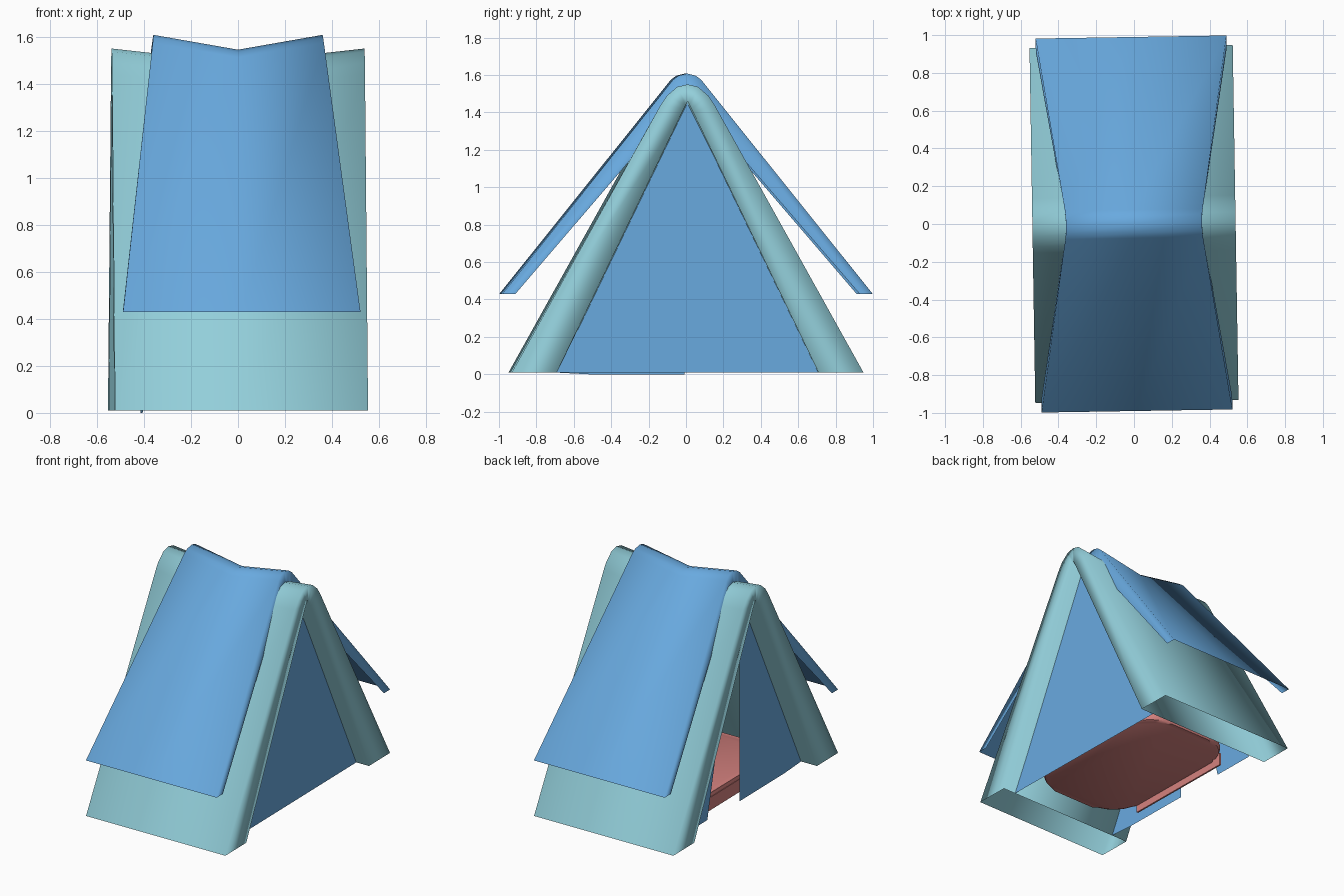
import bpy, bmesh, math
from mathutils import Matrix

if "Cube" in bpy.data.objects:
    bpy.data.objects.remove(bpy.data.objects["Cube"])

TURN = Matrix.Rotation(math.radians(0.93), 4, 'Z')


def material(name, rgb):
    m = bpy.data.materials.new(name)
    m.diffuse_color = (*rgb, 1)
    m.use_nodes = True
    m.node_tree.nodes["Principled BSDF"].inputs["Base Color"].default_value = m.diffuse_color
    return m


TEAL = material("teal_fabric", (0.29, 0.62, 0.70))
BLUE = material("blue_fabric", (0.14, 0.40, 0.74))
RED = material("red_fabric", (0.66, 0.22, 0.21))


def finish(name, bm, mat, angle=0):
    bm.transform(TURN)
    me = bpy.data.meshes.new(name)
    bm.to_mesh(me)
    bm.free()
    me.materials.append(mat)
    ob = bpy.data.objects.new(name, me)
    bpy.context.collection.objects.link(ob)
    if angle:
        bpy.ops.object.select_all(action='DESELECT')
        ob.select_set(True)
        bpy.context.view_layer.objects.active = ob
        bpy.ops.object.shade_smooth_by_angle(angle=math.radians(angle))
    return ob


def full(half):
    """Mirror a half profile (bottom to ridge) across y = 0."""
    return [(-y, z) for y, z in half] + [(y, z) for y, z in half[-2::-1]]


def draped_sheet(name, outer, inner, width_top, width_low, sag, mat, lined=True):
    """A-shaped cloth with turned-in ends, a sagging ridge and an optional lining."""
    bm = bmesh.new()
    z_low = outer[0][1]

    def row(profile, s):
        verts = []
        for (y, z), (_, zo) in zip(profile, full(outer)):
            t = (zo - z_low) / (outer[-1][1] - z_low)
            x = s * (width_low + (width_top - width_low) * t)
            drop = sag if (s == 0 and zo > 1) else 0
            verts.append(bm.verts.new((x, y, z - drop)))
        return verts

    out = [row(full(outer), s) for s in (-1, 0, 1)]
    inn = [row(full(inner), s) for s in ((1, 0, -1) if lined else (1, -1))]
    # closed loop of rows: over the outside, round the end, back inside
    loop = out + inn
    pairs = list(zip(loop, loop[1:] + loop[:1]))
    if not lined:
        del pairs[3]
    for a, b in pairs:
        for i in range(len(a) - 1):
            bm.faces.new((a[i], b[i], b[i + 1], a[i + 1]))
    bmesh.ops.recalc_face_normals(bm, faces=bm.faces)
    # outward check using a face on the front slope
    bm.faces.ensure_lookup_table()
    if bm.faces[0].normal.y > 0:
        bmesh.ops.reverse_faces(bm, faces=bm.faces)
    return finish(name, bm, mat, 150)


# Inner tent body
draped_sheet("tent_body",
             [(0.94, 0.01), (0.144, 1.44), (0.11, 1.49), (0.055, 1.537), (0, 1.55)],
             [(0.70, 0.01), (0.03, 1.40), (0.02, 1.42), (0.01, 1.44), (0, 1.46)],
             0.538, 0.538, 0.06, TEAL)

# Rain cover over the ridge
draped_sheet("rain_cover",
             [(0.99, 0.43), (0.075, 1.575), (0.045, 1.597), (0, 1.608)],
             [(0.92, 0.43), (0.06, 1.43), (0.03, 1.49), (0, 1.52)],
             0.36, 0.505, 0.063, BLUE, lined=False)


# End walls: solid at one end, a closed and an opened door half at the other
def panel(name, x, points, sign):
    bm = bmesh.new()
    f = bm.faces.new([bm.verts.new((x, y, z)) for y, z in points])
    f.normal_update()
    if f.normal.x * sign < 0:
        f.normal_flip()
    finish(name, bm, BLUE)


panel("end_wall", 0.44, [(-0.70, 0.01), (0.70, 0.01), (0, 1.46)], 1)
panel("closed_door_half", -0.415, [(-0.70, 0.01), (-0.51, 0), (0, 0), (0, 1.45)], -1)
panel("open_door_half", -0.415, [(0.37, 0.01), (0.69, 0.01), (0, 1.44), (0.27, 0.45)], -1)

# Sleeping mat: rounded slab with a soft rim
X0, X1, Y0, Y1, R = -0.345, 0.42, -0.57, 0.615, 0.22
bm = bmesh.new()
outline = []
for cx, cy, start in ((X1 - R, Y1 - R, 0), (X0 + R, Y1 - R, 90),
                      (X0 + R, Y0 + R, 180), (X1 - R, Y0 + R, 270)):
    for k in range(7):
        a = math.radians(start + 15 * k)
        outline.append((cx + R * math.cos(a), cy + R * math.sin(a)))
rings = [[bm.verts.new((x, y, z)) for x, y in outline] for z in (0.06, 0.13)]
bm.faces.new(rings[0][::-1])
bm.faces.new(rings[1])
n = len(outline)
for i in range(n):
    j = (i + 1) % n
    bm.faces.new((rings[0][i], rings[0][j], rings[1][j], rings[1][i]))
rim = [e for e in bm.edges if abs(e.verts[0].co.z - e.verts[1].co.z) < 1e-5]
bmesh.ops.bevel(bm, geom=rim, offset=0.028, segments=2, profile=0.5, affect='EDGES')
finish("sleeping_mat", bm, RED, 40)

# Skirt hanging from the mat at the door
bm = bmesh.new()
bmesh.ops.create_cube(bm, size=1, matrix=Matrix.Translation((-0.342, 0.06, 0.055))
                      @ Matrix.Diagonal((0.012, 0.84, 0.09, 1)))
finish("mat_skirt", bm, RED)
